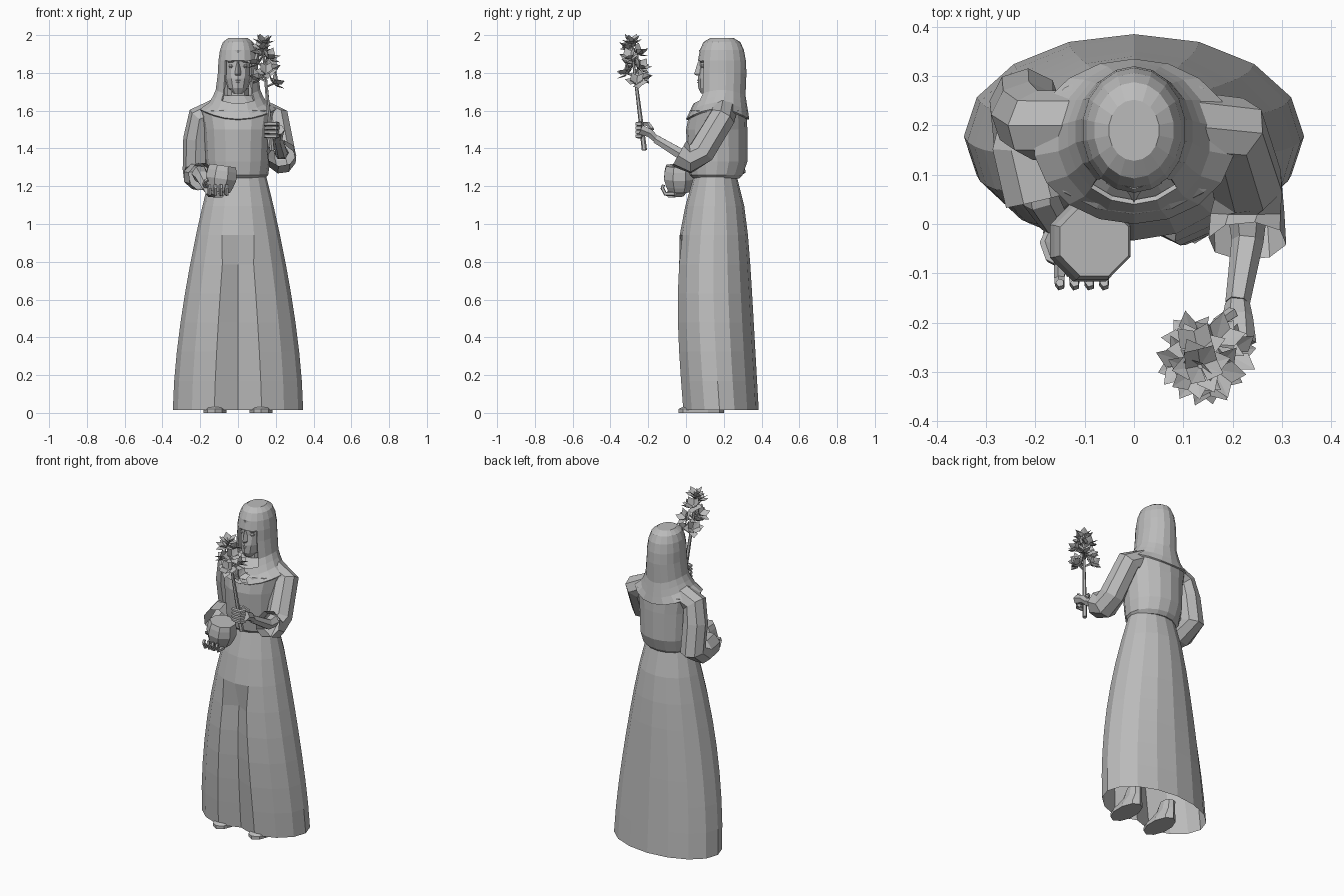
import bpy, bmesh, random
from math import sin, cos, pi, sqrt
from mathutils import Vector, Matrix

random.seed(4)
if "Cube" in bpy.data.objects:
    bpy.data.objects.remove(bpy.data.objects["Cube"])

GREY = (0.5, 0.5, 0.5, 1)
stone = bpy.data.materials.new("stone_grey")
stone.use_nodes = True
stone.diffuse_color = GREY
stone.node_tree.nodes["Principled BSDF"].inputs["Base Color"].default_value = GREY


def mix(start, end, t):
    return start + (end - start) * t


def steps(count):
    """Evenly spaced fractions from zero to one."""
    return [i / (count - 1) for i in range(count)]


def finish(name, bm):
    bmesh.ops.recalc_face_normals(bm, faces=bm.faces)
    mesh = bpy.data.meshes.new(name)
    bm.to_mesh(mesh)
    bm.free()
    mesh.materials.append(stone)
    ob = bpy.data.objects.new(name, mesh)
    bpy.context.collection.objects.link(ob)
    return ob


def loft(name, rings, bottom=True, top=True, is_open=lambda row, column: False):
    """Skin closed rings of equal count, leaving out the faces marked open."""
    bm = bmesh.new()
    rows = [[bm.verts.new(point) for point in ring] for ring in rings]
    sides = len(rows[0])
    for row, (lower, upper) in enumerate(zip(rows, rows[1:])):
        for column in range(sides):
            if not is_open(row, column):
                after = (column + 1) % sides
                bm.faces.new((lower[column], lower[after], upper[after], upper[column]))
    if bottom:
        bm.faces.new(rows[0])
    if top:
        bm.faces.new(rows[-1])
    return finish(name, bm)


def oval(z, width, front, back, sides=16, x=0):
    """Level oval from its half width and its front and back; starts at the front."""
    middle, depth = (front + back) / 2, (back - front) / 2
    angles = [2 * pi * i / sides for i in range(sides)]
    return [Vector((x + width * sin(a), middle - depth * cos(a), z)) for a in angles]


def tube(name, points, start, end, sides=6, flat=1, top=True):
    """Limb through points, its radius running from start to end."""
    points = [Vector(p) for p in points]
    across, rings = None, []
    for i, t in enumerate(steps(len(points))):
        ahead = points[min(i + 1, len(points) - 1)] - points[max(i - 1, 0)]
        ahead.normalize()
        if across is None:
            across = ahead.cross(Vector((0, 0, 1)))
        across = (across - ahead * across.dot(ahead)).normalized()
        upward = ahead.cross(across) * flat
        radius = mix(start, end, t)
        angles = [2 * pi * k / sides for k in range(sides)]
        rings.append([points[i] + (across * cos(a) + upward * sin(a)) * radius for a in angles])
    return loft(name, rings, top=top)


def curl(name, knuckle, reach, bend, radius=0.013):
    """Finger that reaches out, then bends round what it holds."""
    knuckle, reach, bend = Vector(knuckle), Vector(reach), Vector(bend)
    joint = knuckle + reach
    tube(name, [knuckle, joint, joint + bend, joint + bend * 1.6 - reach * 0.3], radius, radius * 0.7, 5)


# Skirt, flaring to the hem, with a pleat pressed in between the legs
skirt_rings = []
for t in steps(9):
    points = oval(mix(0.015, 1.25, t), mix(0.345, 0.15, t ** 1.6) + 0.01 * t ** 6 * (1 - t),
                  0.17 * t ** 3 - 0.1 * t - 0.03, 0.385 - 0.07 * t - 0.045 * t ** 8)
    if t < 0.7:
        points[0].y += 0.06
        for beside in (points[1], points[-1]):
            beside.x *= mix(0.95, 0.8, t)
    skirt_rings.append(points)
loft("skirt", skirt_rings, bottom=False)

# Blouse gathered over the waist
loft("blouse", [oval(*row) for row in (
    (1.24, 0.14, 0.04, 0.28), (1.26, 0.16, 0.02, 0.3), (1.33, 0.17, 0.01, 0.325),
    (1.5, 0.18, 0, 0.325), (1.6, 0.2, 0.02, 0.32), (1.68, 0.08, 0.1, 0.28))])

# Cape dipping at front and back, rising into a hood with a face opening
SIDES, CAPE_ROWS = 18, 4
hood_rings = []
for t in steps(CAPE_ROWS):
    points = oval(mix(1.61, 1.71, t), mix(0.205, 0.12, sqrt(t)),
                  mix(0, 0.06, t), mix(0.335, 0.315, t), SIDES)
    for i, point in enumerate(points):
        point.z -= mix(0.055, 0.03, t) * cos(2 * pi * i / SIDES) ** 2
    hood_rings.append(points)
for t in steps(5):
    angle = t * pi * 0.45
    spread = cos(angle) ** 0.4
    hood_rings.append(oval(1.8 + 0.187 * sin(angle), 0.108 * spread,
                           0.19 - 0.13 * spread, 0.19 + 0.13 * spread, SIDES))
hood = loft("hood", hood_rings, bottom=False, is_open=lambda row, column:
            CAPE_ROWS - 2 <= row <= CAPE_ROWS and not 2 <= column < SIDES - 2)
cloth = hood.modifiers.new("cloth_thickness", "SOLIDIFY")
cloth.thickness = 0.01

# Head and neck
loft("head", [oval(*row, sides=12) for row in (
    (1.69, 0.025, 0.08, 0.2), (1.72, 0.055, 0.065, 0.25), (1.77, 0.07, 0.063, 0.28),
    (1.83, 0.078, 0.072, 0.29), (1.92, 0.075, 0.07, 0.28))])
loft("neck", [oval(z, 0.06, 0.1, 0.24, 10) for z in (1.6, 1.72)])


# Facial features are small bands, widest or deepest in the middle
def feature(name, z, width, height, front, x=0):
    loft(name, [oval(z + k * height, width * (1 - 0.3 * abs(k)), front + 0.008 * abs(k), 0.12, 6, x)
                for k in (-1, 0, 1)])


loft("nose", [oval(z, width, front, 0.1, 4) for z, width, front in (
    (1.785, 0.016, 0.055), (1.795, 0.017, 0.043), (1.86, 0.008, 0.064))])
feature("upper_lip", 1.761, 0.021, 0.005, 0.057)
feature("lower_lip", 1.75, 0.018, 0.005, 0.058)

for sign, side in ((1, "left"), (-1, "right")):
    feature(side + "_eye", 1.835, 0.016, 0.009, 0.076, sign * 0.034)
    feature(side + "_brow", 1.862, 0.026, 0.008, 0.07, sign * 0.034)
    # Shoe with a thin sole
    centre = sign * 0.123
    loft(side + "_shoe", [oval(z, width, front, 0.2, 10, centre) for z, width, front in (
        (0, 0.064, -0.04), (0.02, 0.064, -0.04), (0.035, 0.055, -0.01), (0.07, 0.04, 0.06), (0.12, 0.04, 0.1))])

# Right arm, bent under the pot
shoulder, elbow = Vector((-0.2, 0.2, 1.56)), Vector((-0.22, 0.245, 1.29))
cuff, wrist = Vector((-0.19, 0.05, 1.25)), Vector((-0.16, 0, 1.19))
tube("right_sleeve", [(-0.1, 0.2, 1.6), shoulder, mix(shoulder, elbow, 0.4) - Vector((0.01, 0, 0)), elbow,
                      mix(elbow, cuff, 0.4) - Vector((0.01, 0, 0.02)), cuff], 0.07, 0.075, 8, top=False)
tube("right_forearm", [mix(elbow, cuff, 0.6), cuff, wrist], 0.045, 0.03)
tube("right_palm", [wrist, (-0.14, -0.03, 1.16), (-0.1, -0.08, 1.16)], 0.03, 0.045, flat=0.5)
for t in steps(4):
    curl("right_finger", (mix(-0.15, -0.06, t), -0.06, 1.16), (0, -0.05, 0), (0, -0.015, 0.03))
curl("right_thumb", wrist, (-0.02, -0.04, 0.02), (0.01, -0.03, 0.02))

# Left arm, raised forward to hold the stalk
shoulder, elbow = Vector((0.2, 0.19, 1.56)), Vector((0.23, 0.08, 1.38))
cuff, wrist = Vector((0.23, -0.035, 1.375)), Vector((0.21, -0.16, 1.45))
tube("left_sleeve", [(0.1, 0.2, 1.6), shoulder, elbow,
                     mix(elbow, cuff, 0.5) - Vector((0, 0, 0.035)), cuff], 0.07, 0.08, 8, top=False)
tube("left_forearm", [mix(elbow, cuff, 0.5), cuff, wrist], 0.04, 0.025)
tube("left_palm", [wrist, (0.21, -0.19, 1.48), (0.21, -0.24, 1.5)], 0.025, 0.038, flat=0.8)
for t in steps(4):
    curl("left_finger", (0.21, -0.235, mix(1.465, 1.53, t)), (-0.01, -0.025, 0), (-0.04, 0, 0))
curl("left_thumb", (0.2, -0.18, 1.5), (-0.03, -0.02, 0.03), (-0.02, -0.03, 0))

# Eight-sided pot, leaning a little
pot = loft("pot", [oval(k * 0.07, r, -r, r, 8) for k in (-1, -0.6, 0, 0.6, 1)
                   for r in [0.088 - 0.012 * k * k + min(k, 0) * 0.015]])
lean = Matrix.Rotation(0.14, 4, "Y") @ Matrix.Rotation(pi / 8, 4, "Z")
pot.matrix_world = Matrix.Translation((-0.09, -0.035, 1.24)) @ lean

# Flower stalk
stalk_foot, stalk_tip = Vector((0.18, -0.22, 1.39)), Vector((0.13, -0.29, 1.95))
tube("stalk", [stalk_foot, mix(stalk_foot, stalk_tip, 0.5), stalk_tip], 0.014, 0.006)


def blossom(centre, facing, size):
    """Cup of pointed, keeled petals, alternately spread and upright."""
    bm = bmesh.new()
    turn = facing.to_track_quat("Z", "Y").to_matrix()
    for k in range(8):
        angle = pi * k / 4 + random.uniform(-0.2, 0.2)
        radial = Vector((cos(angle), sin(angle), 0))
        out = (radial + Vector((0, 0, 0.3 + 0.7 * (k % 2)))).normalized()
        side = Vector((-radial.y, radial.x, 0)) * 0.38
        keel = out * 0.5 - radial * 0.1 - Vector((0, 0, 0.2))
        shape = (Vector((0, 0, -0.1)), out, keel, out * 0.5 + side, out * 0.5 - side)
        base, tip, fold, left, right = [bm.verts.new(centre + turn @ p * size) for p in shape]
        for edge in (left, right):
            for face in ((base, fold, edge), (fold, tip, edge), (base, edge, tip)):
                bm.faces.new(face)
    finish("blossom", bm)


# Blossoms spiral up the stalk on short shoots
for i, t in enumerate(steps(9)):
    root = mix(stalk_foot, stalk_tip, mix(0.6, 0.98, t))
    outward = Vector((cos(i * 2.4), sin(i * 2.4), 0)) * mix(1, 0.1, t ** 3)
    centre = root + outward * 0.042 + Vector((0, 0, 0.02))
    tube("shoot", [root, centre], 0.005, 0.007, 5)
    blossom(centre, outward + Vector((0, 0, 1)), 0.064)
